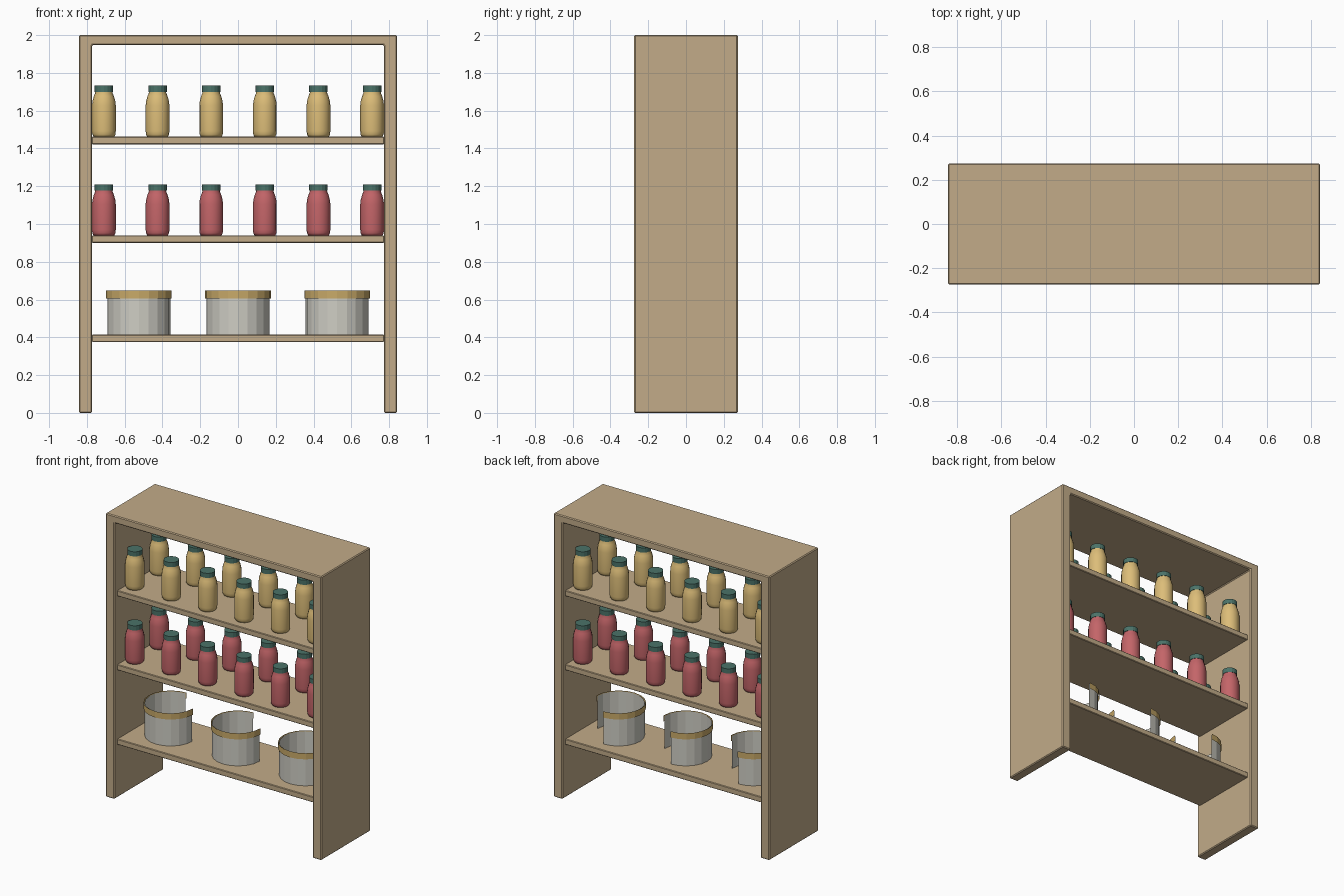
import bpy, bmesh, math

if "Cube" in bpy.data.objects:
    bpy.data.objects.remove(bpy.data.objects["Cube"])


def material(name, rgb):
    m = bpy.data.materials.new(name)
    m.diffuse_color = (*rgb, 1)
    m.use_nodes = True
    m.node_tree.nodes["Principled BSDF"].inputs["Base Color"].default_value = m.diffuse_color
    return m


WOOD = material("wood", (0.54, 0.41, 0.25))
YELLOW = material("yellow_preserve", (0.72, 0.51, 0.19))
RED = material("red_preserve", (0.55, 0.13, 0.14))
TEAL = material("teal_lid", (0.07, 0.17, 0.14))
PALE = material("pale_tin", (0.62, 0.61, 0.55))
GOLD = material("gold_band", (0.58, 0.40, 0.14))


def add_object(name, bm, mat, loc=(0, 0, 0)):
    mesh = bpy.data.meshes.new(name)
    bm.to_mesh(mesh)
    bm.free()
    mesh.materials.append(mat)
    obj = bpy.data.objects.new(name, mesh)
    obj.location = loc
    bpy.context.collection.objects.link(obj)
    return obj


def extruded(name, outline, half_depth, mat, bevel):
    """Extrude an x-z outline along y and soften its edges."""
    bm = bmesh.new()
    face = bm.faces.new([bm.verts.new((x, -half_depth, z)) for x, z in outline])
    ext = bmesh.ops.extrude_face_region(bm, geom=[face])
    verts = [g for g in ext["geom"] if isinstance(g, bmesh.types.BMVert)]
    bmesh.ops.translate(bm, verts=verts, vec=(0, 2 * half_depth, 0))
    bmesh.ops.recalc_face_normals(bm, faces=bm.faces)
    obj = add_object(name, bm, mat)
    mod = obj.modifiers.new("soft_edges", "BEVEL")
    mod.width = bevel
    mod.segments = 1
    return obj


def lathe(name, profile, segments, mat, loc, start=0, sweep=360, smooth=False):
    """Spin an (r, z) profile about z; a partial sweep leaves it open."""
    bm = bmesh.new()
    pts = [bm.verts.new((r, 0, z)) for r, z in profile]
    edges = [bm.edges.new(p) for p in zip(pts, pts[1:])]
    bmesh.ops.spin(bm, geom=pts + edges, cent=(0, 0, 0), axis=(0, 0, 1),
                   angle=math.radians(sweep), steps=segments)
    bmesh.ops.remove_doubles(bm, verts=bm.verts, dist=1e-5)
    bmesh.ops.recalc_face_normals(bm, faces=bm.faces)
    for f in bm.faces:   # open surfaces must face outwards
        c = f.calc_center_median()
        if sweep < 360 and f.normal.x * c.x + f.normal.y * c.y < -1e-6:
            f.normal_flip()
        f.smooth = smooth
    obj = add_object(name, bm, mat, loc)
    obj.rotation_euler.z = math.radians(start)
    return obj


# Frame: two sides and top as one arch
W, I = 0.842, 0.773
extruded("frame", [(-W, 0), (-W, 2), (W, 2), (W, 0), (I, 0), (I, 1.947),
                   (-I, 1.947), (-I, 0)], 0.274, WOOD, 0.006)

# Shelves
SHELF_TOPS = (0.415, 0.94, 1.462)
for z in SHELF_TOPS:
    extruded("shelf", [(-I, z - 0.04), (-I, z), (I, z), (I, z - 0.04)],
             0.245, WOOD, 0.004)

# Jars: two rows of six on the upper shelves
JAR = [(0, 0), (0.055, 0), (0.061, 0.012), (0.063, 0.03), (0.063, 0.165),
       (0.060, 0.19), (0.053, 0.215), (0.046, 0.232), (0.046, 0.24)]
LID = [(0, 0.237), (0.049, 0.237), (0.049, 0.27), (0, 0.27)]
for z, mat, kind in ((SHELF_TOPS[1], RED, "red"), (SHELF_TOPS[2], YELLOW, "yellow")):
    for y in (-0.135, 0.135):
        for i in range(6):
            loc = (-0.71 + i * 0.284, y, z)
            lathe(kind + "_jar", JAR, 16, mat, loc, smooth=True)
            lathe(kind + "_jar_lid", LID, 16, TEAL, loc)

# Tins: three-quarter open rings on the bottom shelf
for x in (-0.525, 0, 0.525):
    loc = (x, 0, SHELF_TOPS[0])
    lathe("tin_body", [(0.167, 0), (0.167, 0.23)], 15, PALE, loc, 90, 270)
    lathe("tin_band", [(0.174, 0.19), (0.174, 0.233)], 15, GOLD, loc, 90, 270)
